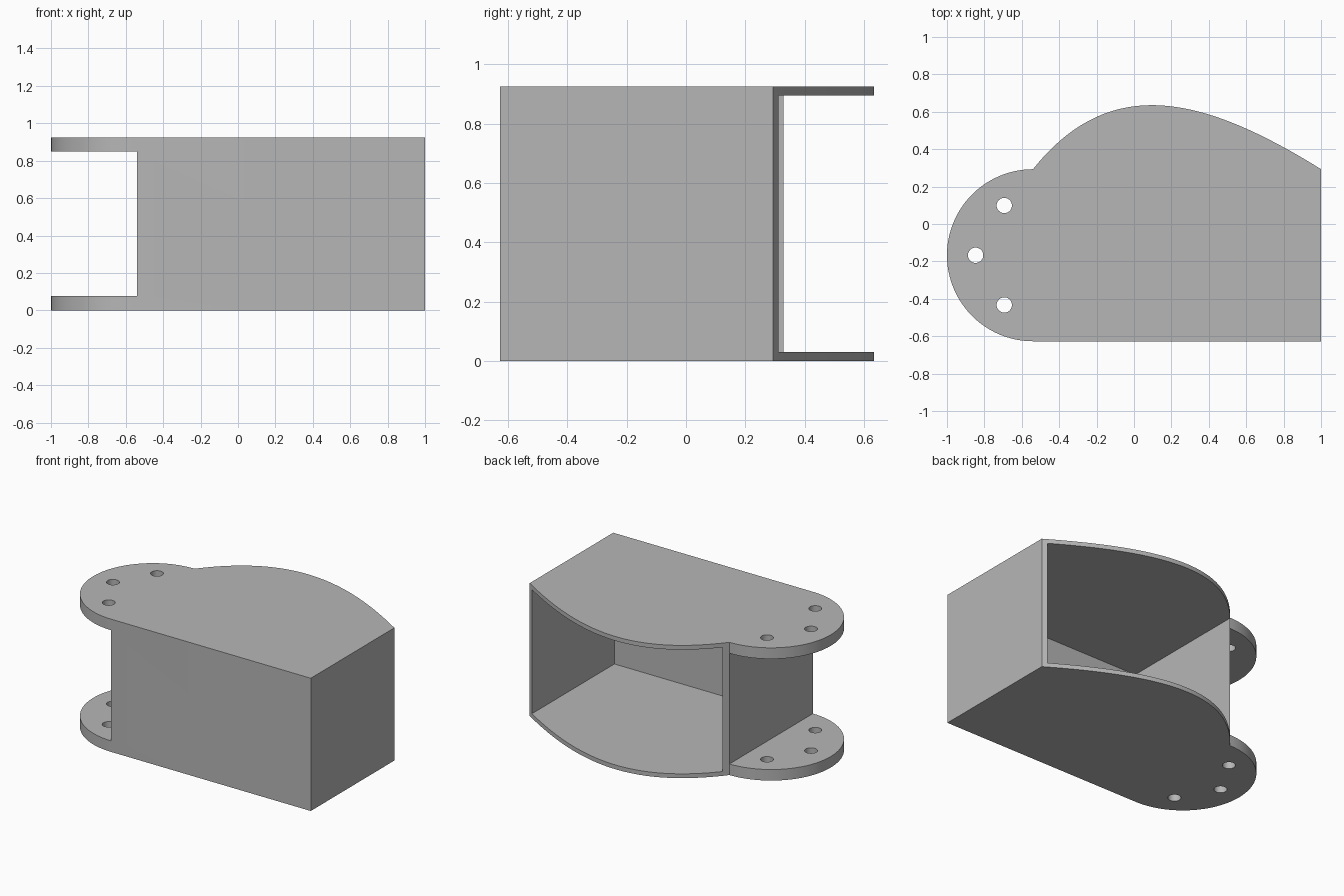
import bpy, bmesh, math
from mathutils import Vector
from mathutils.geometry import interpolate_bezier

cube = bpy.data.objects.get("Cube")
if cube:
    bpy.data.objects.remove(cube, do_unlink=True)

H = 0.925                      # overall height
WALL, EAR = 0.03, 0.077        # sheet and ear thickness
EAR_X, EAR_Y, EAR_R = -0.54, -0.167, 0.46
FRONT, BACK = EAR_Y - EAR_R, EAR_Y + EAR_R

grey = bpy.data.materials.new("plain grey")
grey.use_nodes = True
colour = (0.47, 0.47, 0.47, 1)
grey.diffuse_color = colour
grey.node_tree.nodes["Principled BSDF"].inputs["Base Color"].default_value = colour


def prism(name, points, z0, z1):
    """Upright solid from a flat outline."""
    bm = bmesh.new()
    face = bm.faces.new([bm.verts.new((x, y, z0)) for x, y in points])
    top = bmesh.ops.extrude_face_region(bm, geom=[face])["geom"]
    bmesh.ops.translate(bm, vec=(0, 0, z1 - z0),
                        verts=[v for v in top if isinstance(v, bmesh.types.BMVert)])
    bmesh.ops.recalc_face_normals(bm, faces=bm.faces)
    mesh = bpy.data.meshes.new(name)
    bm.to_mesh(mesh)
    bm.free()
    mesh.materials.append(grey)
    obj = bpy.data.objects.new(name, mesh)
    bpy.context.collection.objects.link(obj)
    return obj


def arc(cx, cy, r, start, end, n):
    """Points on an arc, end point left out."""
    angles = [math.radians(start + (end - start) * i / n) for i in range(n)]
    return [(cx + r * math.cos(a), cy + r * math.sin(a)) for a in angles]


def rectangle(x0, x1, y0, y1):
    return [(x0, y0), (x1, y0), (x1, y1), (x0, y1)]


def cut(target, cutter):
    """Subtract a helper solid and remove it."""
    cutter.hide_render = True
    mod = target.modifiers.new("cut", 'BOOLEAN')
    mod.operation, mod.solver, mod.object = 'DIFFERENCE', 'EXACT', cutter
    bpy.ops.object.select_all(action='DESELECT')
    bpy.context.view_layer.objects.active = target
    target.select_set(True)
    bpy.ops.object.modifier_apply(modifier=mod.name)
    bpy.data.objects.remove(cutter, do_unlink=True)


# Outline: straight front and side, bulging back edge, round ear
bulge = interpolate_bezier(Vector((1, BACK)), Vector((0.36, 0.69)),
                           Vector((-0.13, 0.805)), Vector((EAR_X, BACK)), 49)
outline = [(1, FRONT)] + [(p.x, p.y) for p in bulge[:-1]]
outline += arc(EAR_X, EAR_Y, EAR_R, 90, 270, 48) + [(EAR_X, FRONT)]
bracket = prism("bracket_housing", outline, 0, H)

# Hollow inside, open at the back
cut(bracket, prism("cavity", rectangle(EAR_X + WALL, 1 - WALL, FRONT + WALL, 1),
                   WALL, H - WALL))
# Gap between the upper and lower ears
cut(bracket, prism("ear_gap", rectangle(-1.5, EAR_X, -1, 1), EAR, H - EAR))
# Bolt holes through both ears
for cx, cy in arc(EAR_X, EAR_Y, 0.307, 120, 300, 3):
    cut(bracket, prism("bolt_hole", arc(cx, cy, 0.041, 0, 360, 32), -0.1, H + 0.1))

bpy.ops.object.shade_smooth_by_angle(angle=math.radians(30))
